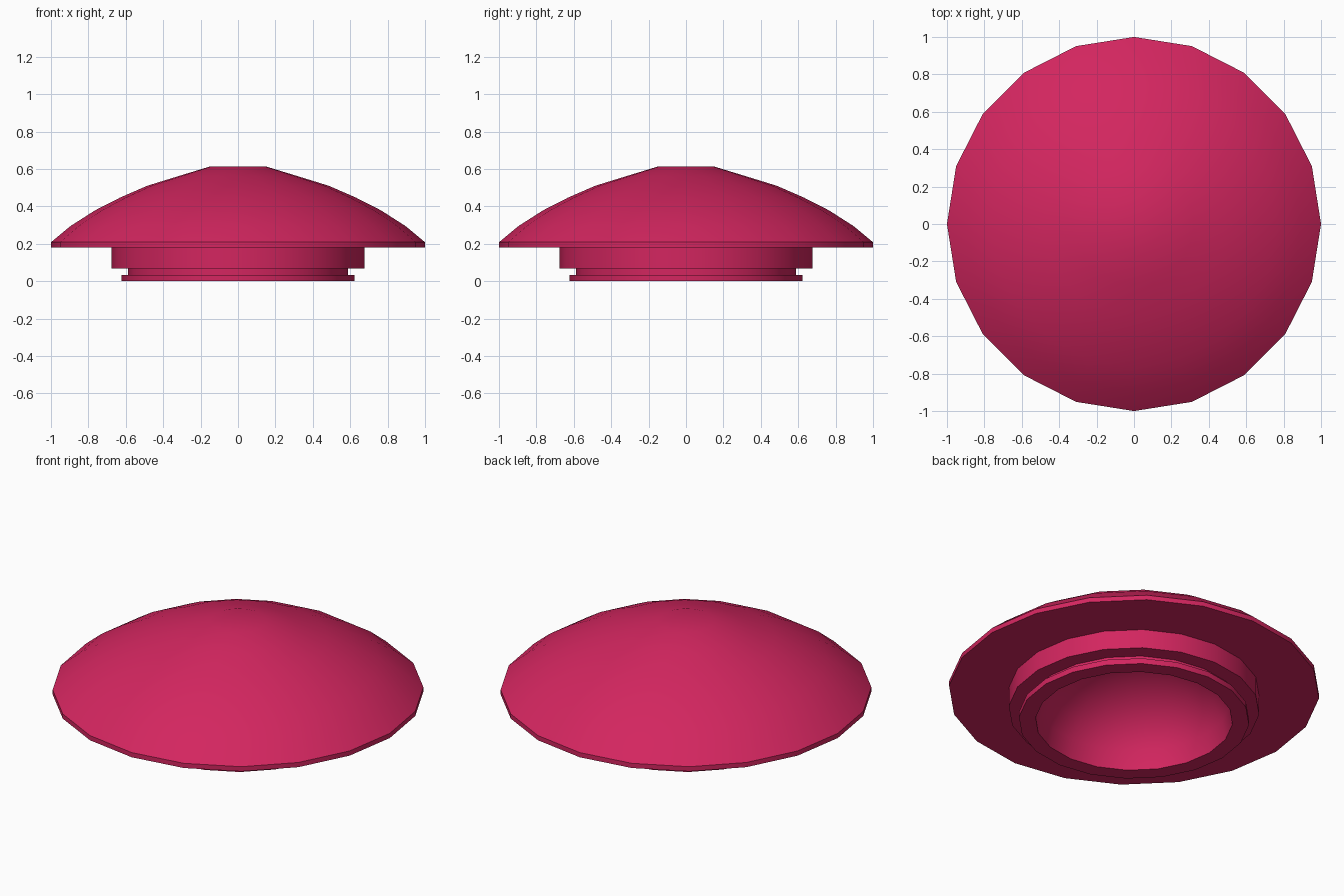
import bpy, bmesh, math

if "Cube" in bpy.data.objects:
    bpy.data.objects.remove(bpy.data.objects["Cube"])

SIDES = 20

mat = bpy.data.materials.new("raspberry red")
mat.diffuse_color = (0.65, 0.019, 0.115, 1)
mat.use_nodes = True
mat.node_tree.nodes["Principled BSDF"].inputs["Base Color"].default_value = mat.diffuse_color


def lathe(name, profile):
    """Revolve an (r, z) profile about z; r = 0 ends become poles."""
    bm = bmesh.new()
    rings = []
    for r, z in profile:
        if r == 0:
            rings.append([bm.verts.new((0, 0, z))] * SIDES)
        else:
            rings.append([bm.verts.new((r * math.cos(2 * math.pi * i / SIDES),
                                        r * math.sin(2 * math.pi * i / SIDES), z))
                          for i in range(SIDES)])
    for a, b in zip(rings, rings[1:]):
        for i in range(SIDES):
            j = (i + 1) % SIDES
            bm.faces.new(list(dict.fromkeys((a[i], a[j], b[j], b[i]))))
    bmesh.ops.recalc_face_normals(bm, faces=bm.faces)
    me = bpy.data.meshes.new(name)
    bm.to_mesh(me)
    bm.free()
    me.materials.append(mat)
    ob = bpy.data.objects.new(name, me)
    bpy.context.collection.objects.link(ob)
    bpy.context.view_layer.objects.active = ob
    ob.select_set(True)
    bpy.ops.object.shade_smooth_by_angle(angle=math.radians(35))
    return ob


# hollow underside bowl, from its ceiling down to the foot
bowl = [(0, 0.43)] + [(0.532 * math.cos(math.radians(a)), 0.43 * math.sin(math.radians(a)))
                      for a in (75, 60, 45, 30, 15, 0)]
# foot ring, groove, collar and brim
stem = [(0.622, 0), (0.622, 0.033), (0.587, 0.033), (0.587, 0.067),
        (0.677, 0.067), (0.677, 0.18), (1, 0.18), (1, 0.208)]
# domed cap with small flat crown
dome = [(0.895, 0.295), (0.765, 0.378), (0.63, 0.447), (0.485, 0.51),
        (0.32, 0.561), (0.153, 0.612), (0, 0.612)]

lathe("domed_lid", bowl + stem + dome)
